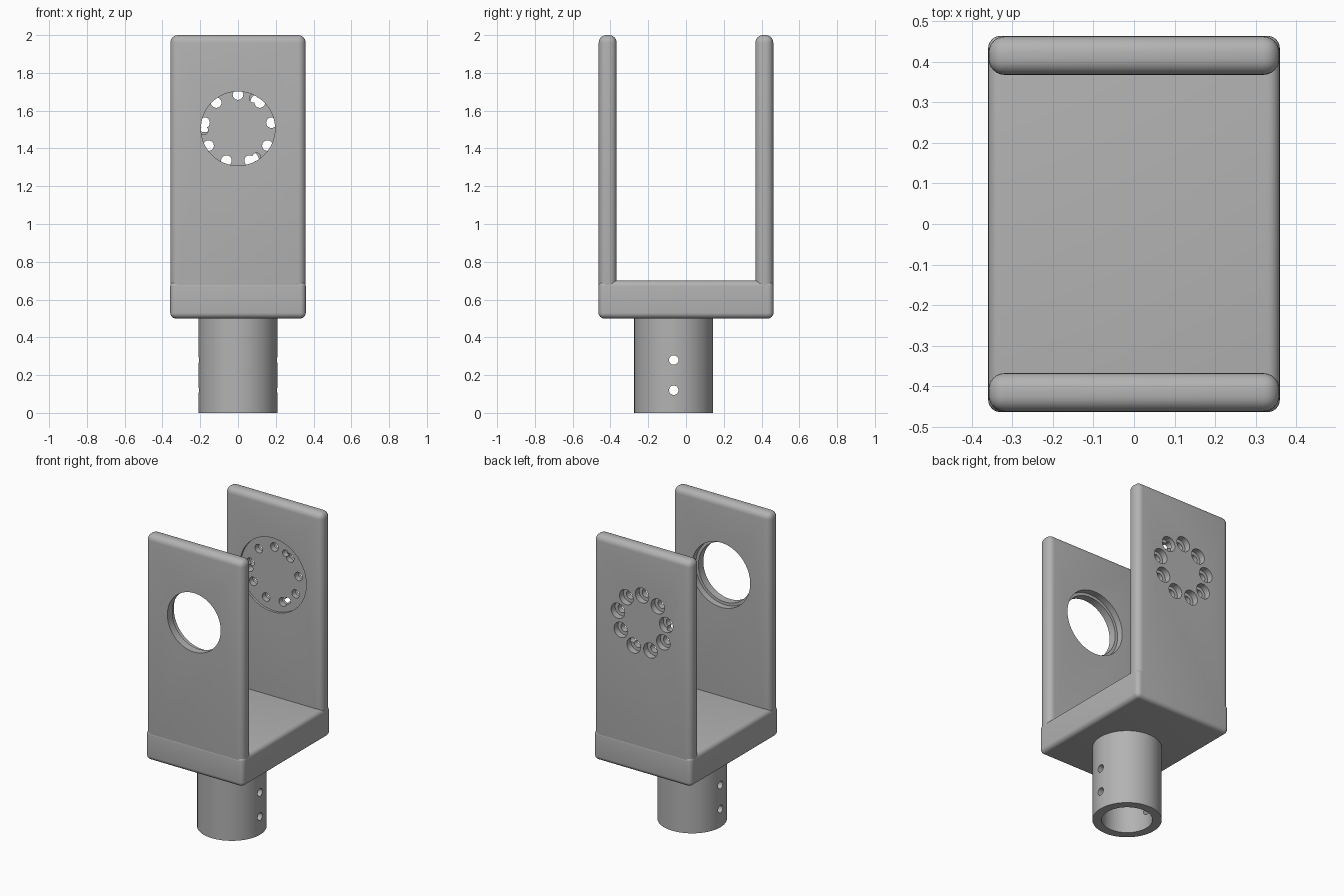
import bpy
import math
from mathutils import Matrix, Vector

if "Cube" in bpy.data.objects:
    bpy.data.objects.remove(bpy.data.objects["Cube"], do_unlink=True)

metal = bpy.data.materials.new("grey_metal")
metal.use_nodes = True
GREY = (0.45, 0.45, 0.45, 1)
metal.diffuse_color = GREY
metal.node_tree.nodes["Principled BSDF"].inputs["Base Color"].default_value = GREY

HALF_X, HALF_Y, INNER_Y = 0.358, 0.462, 0.367
HUB_Z = 1.505
TUBE_Y = -0.065


def activate(obj):
    bpy.ops.object.select_all(action='DESELECT')
    obj.select_set(True)
    bpy.context.view_layer.objects.active = obj


def apply_modifier(obj, mod):
    activate(obj)
    bpy.ops.object.modifier_apply(modifier=mod.name)


def rounded_box(name, low, high, radius):
    low, high = Vector(low), Vector(high)
    bpy.ops.mesh.primitive_cube_add(size=1, location=(low + high) / 2)
    obj = bpy.context.object
    obj.name = name
    obj.dimensions = high - low
    bpy.ops.object.transform_apply(location=True, rotation=True, scale=True)
    mod = obj.modifiers.new("round_edges", 'BEVEL')
    mod.width, mod.segments = radius, 6
    apply_modifier(obj, mod)
    return obj


def cylinder(name, start, end, radius, sides=64):
    start, end = Vector(start), Vector(end)
    axis = end - start
    bpy.ops.mesh.primitive_cylinder_add(
        vertices=sides, radius=radius, depth=axis.length, location=(start + end) / 2,
        rotation=axis.to_track_quat('Z', 'Y').to_euler())
    obj = bpy.context.object
    obj.name = name
    bpy.ops.object.transform_apply(location=True, rotation=True, scale=True)
    return obj


def drill(obj, start, end, radius, sides=64):
    cutter = cylinder("cutter", start, end, radius, sides)
    cutter.hide_render = True
    mod = obj.modifiers.new("drill", 'BOOLEAN')
    mod.operation, mod.solver, mod.object = 'DIFFERENCE', 'EXACT', cutter
    apply_modifier(obj, mod)
    bpy.data.objects.remove(cutter, do_unlink=True)


def drill_y(obj, y0, y1, radius, angle=0, ring=0, sides=64):
    x = ring * math.cos(math.radians(angle))
    z = HUB_Z + ring * math.sin(math.radians(angle))
    drill(obj, (x, y0, z), (x, y1, z), radius, sides)


def finish(obj):
    obj.data.materials.clear()
    obj.data.materials.append(metal)
    activate(obj)
    bpy.ops.object.shade_smooth_by_angle(angle=math.radians(30))


# Fork base
base = rounded_box("fork_base", (-HALF_X - 0.001, -HALF_Y - 0.001, 0.5),
                   (HALF_X + 0.001, HALF_Y + 0.001, 0.7), 0.03)

# Front arm with a stepped bearing opening
front_arm = rounded_box("front_arm", (-HALF_X, -HALF_Y, 0.54), (HALF_X, -INNER_Y, 2), 0.04)
drill_y(front_arm, -0.6, -0.2, 0.196, sides=96)
drill_y(front_arm, -0.41, -0.2, 0.215, sides=96)

# Back arm with a shallow seat, nine counterbored bolt holes and three pin holes
back_arm = rounded_box("back_arm", (-HALF_X, INNER_Y, 0.54), (HALF_X, HALF_Y, 2), 0.04)
drill_y(back_arm, 0.2, 0.382, 0.245, sides=96)
RING = 0.18
for i in range(9):
    angle = 10 + 40 * i
    drill_y(back_arm, 0.3, 0.6, 0.028, angle, RING, 24)
    drill_y(back_arm, 0.42, 0.6, 0.05, angle, RING, 32)
for i in range(3):
    drill_y(back_arm, 0.3, 0.43, 0.022, 63 + 120 * i, RING, 24)

# Hollow mounting tube with two cross pin holes
tube = cylinder("mounting_tube", (0, TUBE_Y, 0), (0, TUBE_Y, 0.51), 0.209, 96)
drill(tube, (0, TUBE_Y, -0.1), (0, TUBE_Y, 0.5), 0.153, 96)
for z in (0.12, 0.28):
    drill(tube, (-0.5, TUBE_Y, z), (0.5, TUBE_Y, z), 0.025, 32)

for part in (base, front_arm, back_arm, tube):
    finish(part)
